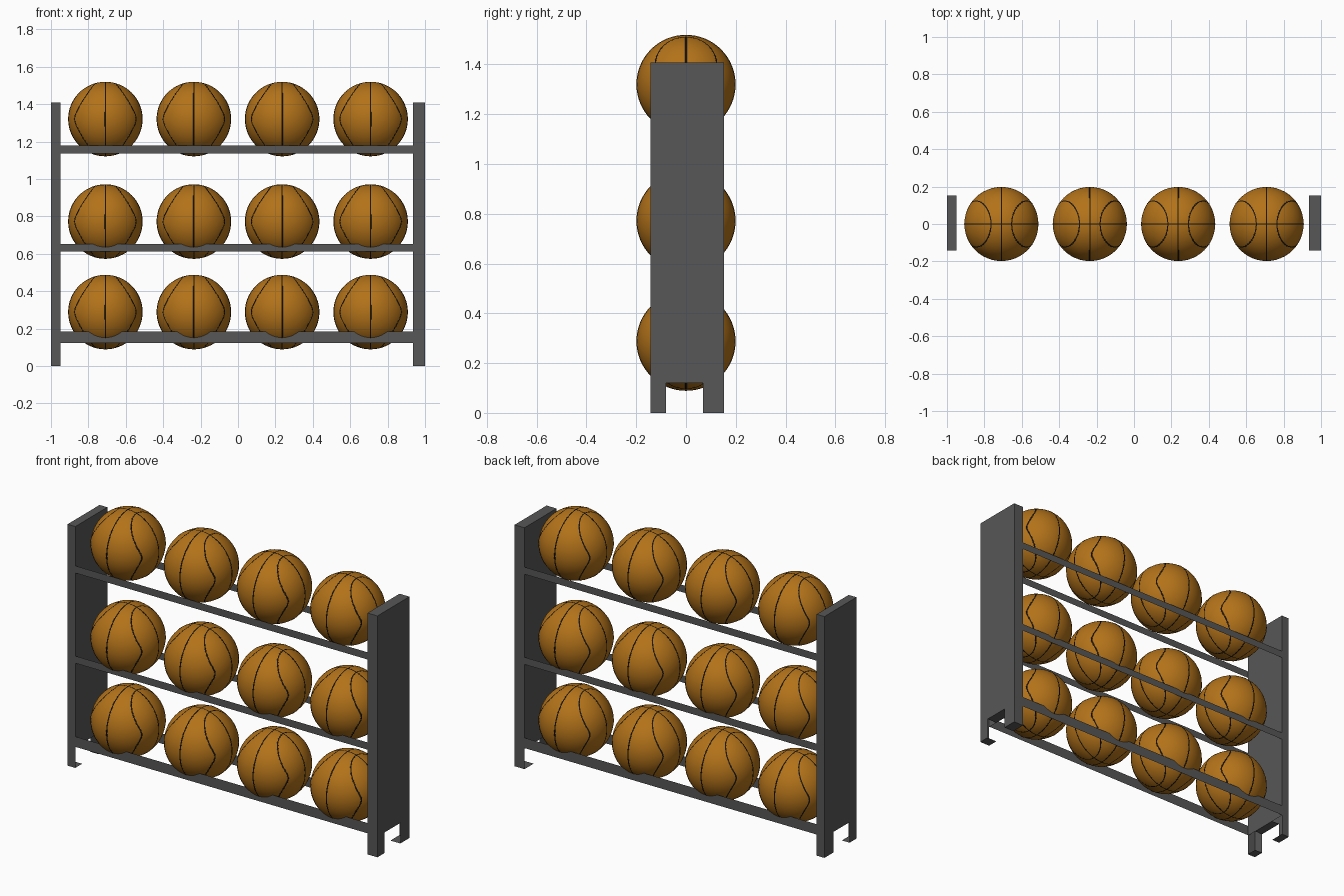
import bpy, bmesh, math
from mathutils import Vector

if "Cube" in bpy.data.objects:
    bpy.data.objects.remove(bpy.data.objects["Cube"])

Y0, Y1 = -0.143, 0.152          # front and back edges of the frame
TOP, FOOT = 1.408, 0.12         # panel height, foot height
R = 0.198                       # ball radius


def material(name, color):
    m = bpy.data.materials.new(name)
    m.diffuse_color = (*color, 1)
    m.use_nodes = True
    m.node_tree.nodes["Principled BSDF"].inputs["Base Color"].default_value = m.diffuse_color
    return m


steel = material("dark_steel", (0.095, 0.095, 0.095))
orange = material("orange_rubber", (0.45, 0.17, 0.01))
black = material("black_seam", (0.01, 0.008, 0.005))


def add_object(name, mesh, loc=(0, 0, 0)):
    ob = bpy.data.objects.new(name, mesh)
    ob.location = loc
    bpy.context.collection.objects.link(ob)
    return ob


def mesh_from_faces(name, polys):
    bm = bmesh.new()
    for poly in polys:
        bm.faces.new([bm.verts.new(p) for p in poly])
    bmesh.ops.remove_doubles(bm, verts=bm.verts, dist=1e-5)
    bmesh.ops.recalc_face_normals(bm, faces=bm.faces)
    me = bpy.data.meshes.new(name)
    bm.to_mesh(me)
    bm.free()
    me.materials.append(steel)
    return add_object(name, me)


# Side panels: sheet-metal shells with open-sided feet
def side_panel(name, xo, xi):
    a, b = -0.08, 0.068         # notch between the feet
    outline = [(Y0, 0), (a, 0), (a, FOOT), (b, FOOT), (b, 0), (Y1, 0), (Y1, TOP), (Y0, TOP)]
    polys = [[(xo, y, z) for y, z in outline],
             [(xi, Y0, FOOT), (xi, Y1, FOOT), (xi, Y1, TOP), (xi, Y0, TOP)]]
    for y in (Y0, Y1):
        polys.append([(xo, y, 0), (xi, y, 0), (xi, y, FOOT), (xi, y, TOP), (xo, y, TOP)])
    for y, w, z in ((Y0, Y1, TOP), (a, b, FOOT), (Y0, a, 0), (b, Y1, 0)):
        polys.append([(xo, y, z), (xi, y, z), (xi, w, z), (xo, w, z)])
    mesh_from_faces(name, polys)


side_panel("left_panel", -1.0, -0.95)
side_panel("right_panel", 1.0, 0.936)

# Rails: thin upright strips flush with the panel edges
for level, z0, z1 in (("bottom", 0.123, 0.183), ("middle", 0.611, 0.653), ("top", 1.137, 1.179)):
    for side, y in (("front", Y0), ("back", Y1)):
        mesh_from_faces(f"{level}_{side}_rail",
                        [[(-0.95, y, z0), (0.936, y, z0), (0.936, y, z1), (-0.95, y, z1)]])


# Seams: closed tubes mostly sunk into the ball surface
def seam(bm, point, width=lambda t: 0.005, n=64, sides=8):
    ts = [2 * math.pi * i / n for i in range(n)]
    rings = []
    for t in ts:
        r = width(t)
        normal = point(t).normalized()
        tangent = (point(t + 0.01) - point(t - 0.01)).normalized()
        across = tangent.cross(normal)
        centre = normal * (R + 0.0012 - r)
        rings.append([bm.verts.new(centre + r * (math.cos(k * 2 * math.pi / sides) * normal
                                                 + math.sin(k * 2 * math.pi / sides) * across))
                      for k in range(sides)])
    for i in range(n):
        p, q = rings[i], rings[(i + 1) % n]
        for k in range(sides):
            j = (k + 1) % sides
            bm.faces.new((p[k], p[j], q[j], q[k])).material_index = 1


def oval(side):
    def point(t):
        x = 0.055 + 0.11 * math.sin(t) ** 2
        r = math.sqrt(R * R - x * x)
        return Vector((side * x, r * math.sin(t), r * math.cos(t)))
    return point


# Ball mesh shared by all twelve balls
bm = bmesh.new()
bmesh.ops.create_uvsphere(bm, u_segments=48, v_segments=32, radius=R)
seam(bm, lambda t: Vector((math.cos(t), 0, math.sin(t))))
seam(bm, lambda t: Vector((0, math.cos(t), math.sin(t))))
seam(bm, oval(1))
# the back-left seam is visibly wider
seam(bm, oval(-1), lambda t: 0.005 + 0.02 * max(0, math.sin(t)))
bmesh.ops.recalc_face_normals(bm, faces=bm.faces)
for f in bm.faces:
    f.smooth = True
ball = bpy.data.meshes.new("ball")
bm.to_mesh(ball)
bm.free()
ball.materials.append(orange)
ball.materials.append(black)

for level, z in (("bottom", 0.288), ("middle", 0.772), ("top", 1.32)):
    for i, x in enumerate((-0.709, -0.236, 0.236, 0.709)):
        add_object(f"{level}_ball_{i + 1}", ball, (x, 0, z))
